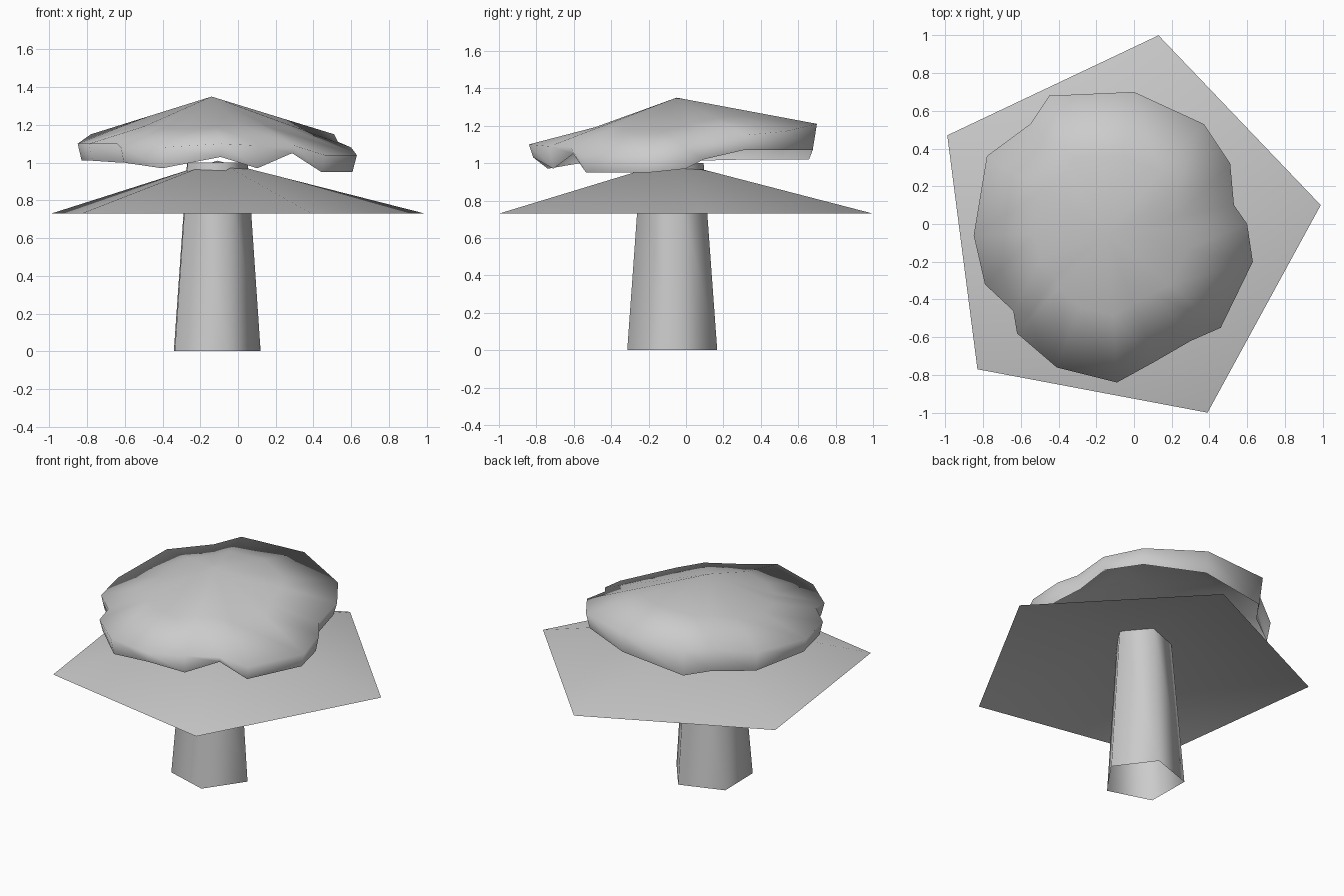
import bpy
import bmesh
from math import cos, sin, radians
from mathutils import Vector

default_cube = bpy.data.objects.get("Cube")
if default_cube:
    bpy.data.objects.remove(default_cube, do_unlink=True)


def make_material(name, colour):
    material = bpy.data.materials.new(name)
    material.use_nodes = True
    material.diffuse_color = colour
    material.node_tree.nodes["Principled BSDF"].inputs["Base Color"].default_value = colour
    return material


def build_shell(name, rings, material, apex=None):
    """Bridge a list of equal closed rings, ordered from top to bottom, as an open shell."""
    mesh_builder = bmesh.new()
    levels = [[mesh_builder.verts.new(point) for point in ring] for ring in rings]
    count = len(levels[0])
    for upper, lower in zip(levels, levels[1:]):
        for i in range(count):
            j = (i + 1) % count
            mesh_builder.faces.new((upper[i], lower[i], lower[j], upper[j]))
    if apex is not None:
        tip = mesh_builder.verts.new(apex)
        for i in range(count):
            mesh_builder.faces.new((tip, levels[0][i], levels[0][(i + 1) % count]))
    for face in mesh_builder.faces:
        face.smooth = True
    mesh = bpy.data.meshes.new(name)
    mesh_builder.to_mesh(mesh)
    mesh_builder.free()
    mesh.materials.append(material)
    shell = bpy.data.objects.new(name, mesh)
    bpy.context.collection.objects.link(shell)
    return shell


def pentagon(centre_x, centre_y, radius, height, turn):
    """Regular five-sided ring, counter-clockwise."""
    angles = [radians(turn + 72 * step) for step in range(5)]
    return [Vector((centre_x + radius * cos(a), centre_y + radius * sin(a), height))
            for a in angles]


grey = make_material("light grey", (0.6, 0.6, 0.6, 1.0))

# Trunk: tapering open five-sided tube
trunk_top = pentagon(-0.125, -0.075, 0.177, 1.0, 1)
trunk_bottom = pentagon(-0.133, -0.075, 0.253, 0.0, 1)
build_shell("trunk", [trunk_top, trunk_bottom], grey)

# Lower canopy: wide shallow hollow cone with its tip over the trunk
skirt_corners = [(0.99, 0.1), (0.13, 1.0), (-0.99, 0.47), (-0.83, -0.77), (0.39, -1.0)]
skirt_rim = [Vector((x, y, 0.73)) for x, y in skirt_corners]
build_shell("lower_canopy", [skirt_rim], grey, apex=(-0.11, -0.08, 1.01))

# Upper canopy: irregular shallow dome with a drooping rim
# Each rim station holds x, y, top height and bottom height
rim_stations = [
    (0.0, 0.7, 1.21, 1.07), (-0.45, 0.68, 1.2, 1.02),
    (-0.55, 0.53, 1.18, 1.02), (-0.78, 0.36, 1.15, 1.02),
    (-0.85, -0.06, 1.1, 1.01), (-0.79, -0.32, 1.1, 1.01),
    (-0.64, -0.46, 1.1, 1.0), (-0.62, -0.58, 1.08, 1.0),
    (-0.41, -0.76, 1.08, 0.97), (-0.09, -0.84, 1.1, 1.03),
    (0.11, -0.73, 1.09, 0.97), (0.3, -0.62, 1.09, 1.05),
    (0.46, -0.55, 1.04, 0.95), (0.63, -0.2, 1.04, 0.95),
    (0.6, 0.0, 1.08, 0.97), (0.53, 0.1, 1.11, 1.02),
    (0.51, 0.32, 1.15, 1.07), (0.37, 0.53, 1.17, 1.07),
]
peak = Vector((-0.14, -0.05, 1.35))
rim_top = [Vector((x, y, top)) for x, y, top, bottom in rim_stations]
rim_bottom = []
for x, y, top, bottom in rim_stations:
    inset = peak.lerp(Vector((x, y, bottom)), 0.97)
    rim_bottom.append(Vector((inset.x, inset.y, bottom)))

# The middle of the slope sags slightly on the front right side
slope_middle = []
for point in rim_top:
    middle = peak.lerp(point, 0.55)
    if point.x < 0 and point.y < 0:
        middle.z -= 0.02
    slope_middle.append(middle)
build_shell("upper_canopy", [slope_middle, rim_top, rim_bottom], grey, apex=peak)
